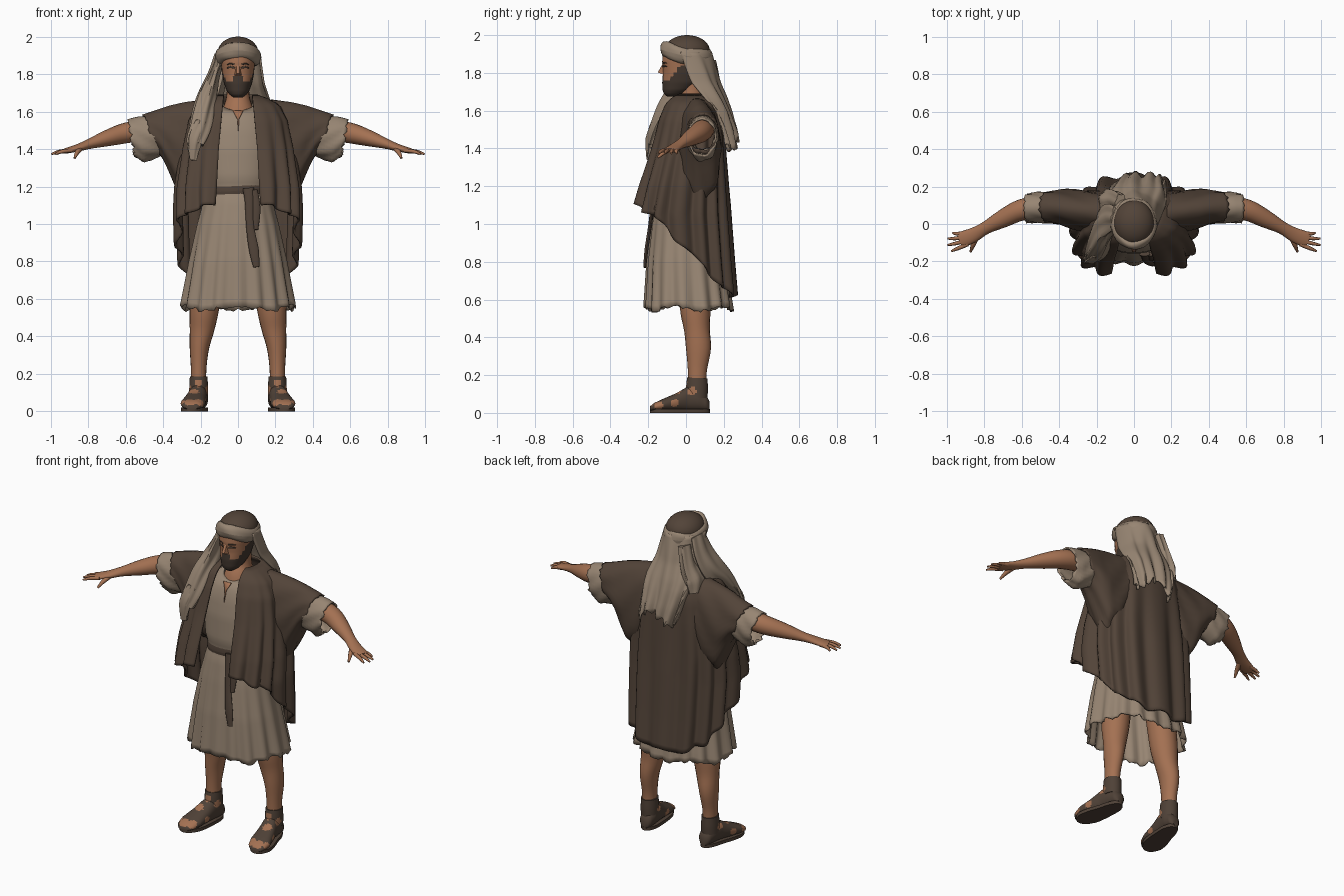
import bpy, bmesh, math, random
from mathutils import Vector

if "Cube" in bpy.data.objects:
    bpy.data.objects.remove(bpy.data.objects["Cube"])

random.seed(4)
PI = math.pi


def material(name, rgb):
    m = bpy.data.materials.new(name)
    m.diffuse_color = (*rgb, 1)
    m.use_nodes = True
    m.node_tree.nodes["Principled BSDF"].inputs["Base Color"].default_value = m.diffuse_color
    return m


SKIN = material("skin", (0.37, 0.165, 0.085))
LINEN = material("linen", (0.31, 0.235, 0.17))
COAT = material("coat_brown", (0.085, 0.057, 0.040))
LEATHER = material("leather", (0.078, 0.053, 0.038))
HAIR = material("dark_hair", (0.055, 0.038, 0.028))


def at(table, key):
    """Interpolate the rows of a table by their first column."""
    rows = sorted(table)
    key = min(max(key, rows[0][0]), rows[-1][0])
    for a, b in zip(rows, rows[1:]):
        if key <= b[0]:
            w = (key - a[0]) / (b[0] - a[0])
            return [p + (q - p) * w for p, q in zip(a[1:], b[1:])]


def power(v, e):
    return math.copysign(abs(v) ** e, v)


def oval(table, z, t, e=1.0):
    """Point of a horizontal section, t = 0 at the front, rows z, half x, y front, y back."""
    hx, yf, yb = at(table, z)
    return Vector((hx * power(math.sin(t), e),
                   (yf + yb) / 2 - (yb - yf) / 2 * power(math.cos(t), e), z))


def finish(name, bm, mats, rule=None, mirror=False, thick=0):
    bmesh.ops.recalc_face_normals(bm, faces=bm.faces)
    for f in bm.faces:
        f.smooth = True
        if rule:
            f.material_index = rule(f.calc_center_median())
    me = bpy.data.meshes.new(name)
    bm.to_mesh(me)
    bm.free()
    for m in mats:
        me.materials.append(m)
    ob = bpy.data.objects.new(name, me)
    bpy.context.collection.objects.link(ob)
    if mirror:
        ob.modifiers.new("mirror", 'MIRROR')
    if thick:
        s = ob.modifiers.new("cloth", 'SOLIDIFY')
        s.thickness = thick
        s.offset = 0
    return ob


def surface(name, f, nu, nv, mats, closed=True, caps=False, **kw):
    """Grid of f(u, v): u runs across or around, v runs along."""
    bm = bmesh.new()
    cols = nu if closed else nu + 1
    rows = [[bm.verts.new(f(i / nu, j / nv)) for i in range(cols)] for j in range(nv + 1)]
    for a, b in zip(rows, rows[1:]):
        for i in range(nu):
            k = (i + 1) % cols
            bm.faces.new((a[i], a[k], b[k], b[i]))
    if caps:
        bm.faces.new(rows[0])
        bm.faces.new(rows[-1])
    return finish(name, bm, mats, **kw)


def tube(name, pts, mats, nu=14, steps=4, ref=(0, 0, 1), ruffle=0, **kw):
    """Smooth tube through rows of x, y, z, radius across, radius along ref."""
    n = len(pts) - 1

    def sample(v):
        s = min(max(v, 0), 1) * n
        i = min(int(s), n - 1)
        w = s - i
        p = [pts[max(i - 1, 0)], pts[i], pts[i + 1], pts[min(i + 2, n)]]
        return [0.5 * (2 * b + (c - a) * w + (2 * a - 5 * b + 4 * c - d) * w * w
                       + (3 * b - a - 3 * c + d) * w ** 3) for a, b, c, d in zip(*p)]

    def f(u, v):
        c = sample(v)
        d = Vector(sample(v + 0.02)[:3]) - Vector(sample(v - 0.02)[:3])
        side = d.cross(Vector(ref)).normalized()
        up = side.cross(d).normalized()
        a = 2 * PI * u
        k = 1 + ruffle * math.cos(6 * a + 3 * v)
        return Vector(c[:3]) + side * c[3] * k * math.cos(a) + up * c[4] * k * math.sin(a)
    return surface(name, f, nu, n * steps, mats, caps=True, **kw)


# Head with beard and sideburns
HEAD = [(1.675, .025, -.10, -.04), (1.69, .045, -.118, -.01), (1.71, .06, -.124, .03),
        (1.75, .075, -.126, .08), (1.80, .085, -.122, .10), (1.86, .090, -.126, .11),
        (1.92, .09, -.12, .11), (1.96, .07, -.09, .08)]


def face_rule(c):
    edge = 1.764 + max(0, c.y + .085) * 1.5 + (.022 if abs(c.x) < .032 and c.y < 0 else 0)
    return 1 if c.z < min(edge, 1.84) else 0


surface("head", lambda u, v: oval(HEAD, 1.675 + .285 * v, 2 * PI * u, .92), 40, 40,
        [SKIN, HAIR], caps=True, rule=face_rule)
# Nose wedge
bm = bmesh.new()
v = [bm.verts.new(p) for p in ((-.008, -.115, 1.862), (.008, -.115, 1.862), (.009, -.150, 1.802),
                               (-.009, -.150, 1.802), (-.021, -.115, 1.790), (.021, -.115, 1.790))]
for q in ((0, 1, 2, 3), (0, 3, 4), (1, 5, 2), (3, 2, 5, 4), (0, 4, 5, 1)):
    bm.faces.new([v[i] for i in q])
finish("nose", bm, [SKIN])
for part, z, r in (("eyebrows", 1.855, .004), ("eyes", 1.837, .005)):
    tube(part, [(.018, -.124, z - .004, .002, r), (.04, -.117, z, .003, r),
                (.058, -.102, z - .004, .002, r * .6)], [HAIR], nu=8, mirror=True)
tube("neck", [(0, .03, 1.78, .06, .06), (0, .03, 1.68, .062, .065),
              (0, .015, 1.61, .085, .088), (0, .01, 1.55, .12, .10)], [SKIN], nu=20, ref=(0, 1, 0))


# Cap dome and wrapped headband
def dome(u, v):
    a, b = 2 * PI * u, v * PI * .49
    return (.108 * math.cos(b) * math.sin(a), .005 + .122 * math.cos(b) * math.cos(a),
            1.915 + .085 * math.sin(b))


def wrap(u, v):
    a, b = 2 * PI * u, 2 * PI * v
    k = 1 + .06 * math.sin(3 * b + 5 * a)
    r = .027 * k * math.cos(b)
    return ((.096 + r) * math.sin(a), .003 - (.112 + r) * math.cos(a),
            1.906 + .020 * math.cos(a) - .016 * math.sin(a) ** 2 + .044 * k * math.sin(b))


surface("cap", dome, 32, 10, [COAT], caps=True)
surface("headband", wrap, 48, 16, [LINEN])

# Scarf hanging down the back
SCARF = [(1.91, .115, -.03, .128), (1.75, .132, .03, .168), (1.66, .155, .10, .205),
         (1.60, .150, .15, .225), (1.50, .135, .18, .255), (1.40, .12, .20, .275)]


def scarf(u, v):
    z = 1.91 - v * (.48 + .035 * math.sin(9 * u) + (.015 * math.sin(50 * u) if v > .97 else 0))
    hx, ys, yb = at(SCARF, z)
    a = (u - .5) * PI
    fold = .014 * v * math.cos(11 * a + 3 * v) + .006 * math.sin(6 * a + 5 * v)
    return (hx * math.sin(a) + .045 * v * v, ys + (yb - ys) * max(0, math.cos(a)) ** .8 + fold, z)


surface("scarf_back", scarf, 48, 24, [LINEN], closed=False, thick=.012)

# Scarf end falling over one shoulder, in two strands
tube("scarf_front", [(-.092, .03, 1.90, .03, .06), (-.128, .025, 1.80, .03, .08),
                     (-.160, -.01, 1.70, .045, .085), (-.183, -.09, 1.61, .055, .06),
                     (-.203, -.155, 1.51, .055, .035), (-.225, -.185, 1.43, .042, .025)],
     [LINEN], nu=36, steps=5, ref=(0, 1, 0), ruffle=.13)
tube("scarf_front_tip", [(-.20, -.15, 1.54, .04, .03), (-.232, -.19, 1.45, .038, .022),
                         (-.238, -.195, 1.34, .018, .012)],
     [LINEN], nu=24, ref=(0, 1, 0), ruffle=.16)
# Shoulder fold joining the back and front of the scarf
tube("scarf_shoulder", [(-.07, .11, 1.86, .03, .05), (-.105, .12, 1.74, .035, .06),
                        (-.135, .11, 1.66, .05, .075), (-.155, .12, 1.59, .035, .06)],
     [LINEN], nu=30, ref=(0, 1, 0), ruffle=.10)

# Tunic: chest and gathered skirt in one garment
TUNIC = [(1.64, .085, -.07, .10), (1.60, .15, -.098, .13), (1.50, .20, -.13, .15),
         (1.40, .20, -.148, .15), (1.25, .185, -.155, .145), (1.18, .165, -.142, .13),
         (1.12, .180, -.160, .145), (1.0, .212, -.178, .17), (.80, .253, -.20, .205),
         (.54, .298, -.213, .245)]


def tunic(u, v):
    t = 2 * PI * u
    z = 1.64 - 1.085 * v
    p = oval(TUNIC, z, t, .9)
    low = max(0, (1.18 - z) / .63)
    k = 1 + .045 * low * math.cos(17 * t + 1.5 * math.sin(2 * t))
    hem = random.uniform(-.014, .006) if v == 1 else 0
    neck = -.035 * max(0, math.cos(t)) * max(0, 1 - v * 12)
    return (p.x * k, p.y * k, z + hem + neck + .012 * low * math.cos(5 * t))


surface("tunic", tunic, 108, 44, [LINEN], thick=.008)

# Open slit at the neckline
bm = bmesh.new()
bm.faces.new([bm.verts.new(p) for p in
              ((-.028, -.104, 1.605), (.028, -.104, 1.605), (.006, -.124, 1.56),
               (.002, -.141, 1.49), (-.004, -.124, 1.56))])
finish("neck_slit", bm, [SKIN], thick=.004)


# Belt and its hanging end
def belt(u, v):
    t, b = 2 * PI * u, 2 * PI * v
    k = 1.03 + .05 * math.cos(b)
    p = oval(TUNIC, 1.18, t, .9)
    return (p.x * k, p.y * k, 1.178 + .034 * math.sin(b) + .006 * math.sin(3 * t))


surface("belt", belt, 48, 10, [LEATHER])
tube("belt_end", [(.055, -.158, 1.19, .03, .014), (.062, -.172, 1.12, .026, .012),
                  (.066, -.192, .98, .022, .01), (.085, -.21, .86, .026, .01),
                  (.098, -.218, .77, .016, .008)], [LEATHER], ref=(0, 1, 0))
tube("belt_end_short", [(.085, -.16, 1.18, .02, .012), (.098, -.18, 1.08, .022, .01),
                        (.09, -.19, .97, .018, .008)], [LEATHER], ref=(0, 1, 0))

# Open coat, one half mirrored
BODY = [(1.69, .088, -.045, .12), (1.66, .17, -.085, .15), (1.63, .22, -.11, .168),
        (1.55, .265, -.145, .188), (1.40, .295, -.185, .20), (1.20, .32, -.25, .212),
        (1.05, .322, -.29, .222), (.80, .315, -.28, .24), (.58, .30, -.26, .258)]
HEM = [(0, 1.10), (.2, 1.07), (.36, 1.0), (.46, .88), (.56, .77), (.7, .68), (.82, .63), (1, .615)]
OPENING = [(1.69, .075), (1.6, .085), (1.4, .105), (1.1, .125)]


def coat(u, v):
    hem = at(HEM, u)[0] + .012 * math.sin(26 * u)
    z = 1.685 + (hem - 1.685) * v
    hx = at(BODY, z)[0]
    t0 = math.asin((at(OPENING, z)[0] / hx) ** (1 / .78))
    t = t0 + (PI - t0) * u
    p = oval(BODY, z, t, .78)
    amp = .06 * min(1, (1.69 - z) / .6)
    k = 1 + amp * math.cos(16 * (PI - t) + 1.2 * math.sin(2 * t))
    return (abs(p.x) * k, p.y * k, z)


surface("coat", coat, 72, 36, [COAT], closed=False, mirror=True, thick=.012)


# Wide sleeves: rows x, z top, z bottom, y centre, y half width
def sleeve(table, shear, wave):
    x0, x1 = table[0][0], table[-1][0]

    def f(u, v):
        x = x0 + (x1 - x0) * v
        zt, zb, yc, ry = at(table, x)
        a = 2 * PI * u
        k = 1 + wave * math.cos(7 * a + 9 * v)
        edge = random.uniform(-.012, .006) if v == 1 else 0
        return (x + shear * math.sin(a) + edge, yc + ry * k * math.cos(a),
                (zt + zb) / 2 + (zt - zb) / 2 * math.sin(a) * (k if math.sin(a) < 0 else 1))
    return f


surface("coat_sleeve", sleeve([(.14, 1.66, 1.3, .06, .105), (.25, 1.645, 1.13, .07, .105),
                               (.33, 1.627, 1.13, .08, .10), (.38, 1.61, 1.24, .088, .09),
                               (.43, 1.593, 1.35, .09, .082), (.47, 1.58, 1.39, .09, .078)],
                              .035, .05), 36, 20, [COAT], mirror=True, thick=.01)
surface("tunic_sleeve", sleeve([(.38, 1.578, 1.39, .088, .07), (.45, 1.572, 1.36, .088, .077),
                                (.52, 1.568, 1.335, .087, .077), (.57, 1.555, 1.365, .085, .073)],
                               .016, .05), 36, 14, [LINEN], mirror=True, thick=.01)

# Arms and hands
tube("arm", [(.28, .09, 1.53, .065, .065), (.48, .09, 1.505, .062, .058),
             (.60, .075, 1.485, .057, .055), (.70, .028, 1.457, .048, .043),
             (.79, -.02, 1.428, .034, .027), (.85, -.055, 1.408, .038, .02),
             (.91, -.08, 1.392, .042, .015), (.93, -.088, 1.388, .036, .012)],
     [SKIN], nu=18, mirror=True)
TIPS = [(.968, -.048), (.994, -.078), (.995, -.112), (.975, -.145)]
for i, (x, y) in enumerate(TIPS):
    bx, by = .918 - .004 * i, -.056 - .02 * i
    tube("finger_%d" % (i + 1), [(bx - .02, by + .008, 1.393, .011, .011),
                                 ((bx + x) / 2, (by + y) / 2, 1.386, .010, .010),
                                 (x, y, 1.373, .005, .005)], [SKIN], nu=8, mirror=True)
tube("thumb", [(.84, -.065, 1.405, .016, .014), (.858, -.11, 1.382, .013, .012),
               (.872, -.148, 1.352, .006, .006)], [SKIN], nu=8, mirror=True)

# Legs
tube("leg", [(.13, .04, .98, .09, .09), (.165, .045, .70, .085, .085),
             (.181, .05, .54, .078, .08), (.192, .058, .44, .066, .068),
             (.206, .066, .34, .052, .066), (.21, .06, .22, .041, .05),
             (.21, .06, .10, .042, .048)], [SKIN], nu=20, ref=(0, 1, 0), mirror=True)

# Sandals: strapped foot, ankle wrap and sole, with bare patches between straps
PATCHES = [(.265, .03, .115, .024), (.16, .03, .115, .024), (.235, -.045, .098, .028),
           (.29, -.06, .05, .022), (.18, -.06, .05, .022), (.21, -.155, .045, .028),
           (.255, -.165, .045, .03), (.30, -.145, .04, .024), (.21, .0, .15, .02)]


def bare(c):
    return int(any((c - Vector(p[:3])).length < p[3] for p in PATCHES))


FOOT = [(-.19, .248, .032, .035), (-.17, .246, .054, .052), (-.12, .240, .066, .075),
        (-.05, .228, .058, .105), (.01, .215, .050, .14), (.07, .207, .048, .13),
        (.11, .205, .038, .09), (.125, .205, .02, .06)]


def foot(u, v):
    y = -.19 + .315 * v
    xc, hw, top = at(FOOT, y)
    a = 2 * PI * u
    return (xc + hw * power(math.cos(a), .8), y, .01 + (top - .01) * (.5 + .5 * math.sin(a)))


def sole(u, v):
    a = 2 * PI * u
    y = -.032 - .158 * math.cos(a)
    xc, hw = at(FOOT, y)[:2]
    return (xc + (hw + .006) * power(math.sin(a), .5), y, .02 * v)


surface("sandal_foot", foot, 36, 40, [LEATHER, SKIN], caps=True, rule=bare, mirror=True)
surface("sandal_sole", sole, 40, 1, [LEATHER], caps=True, mirror=True)
tube("sandal_ankle", [(.21, .058, .08, .05, .056), (.21, .058, .13, .05, .058),
                      (.21, .06, .185, .047, .054)], [LEATHER, SKIN], nu=32, steps=7,
     ref=(0, 1, 0), rule=bare, mirror=True)

# Smooth shading with sharp edges kept
for ob in bpy.context.collection.objects:
    ob.select_set(True)
    bpy.context.view_layer.objects.active = ob
bpy.ops.object.shade_smooth_by_angle(angle=math.radians(50))
